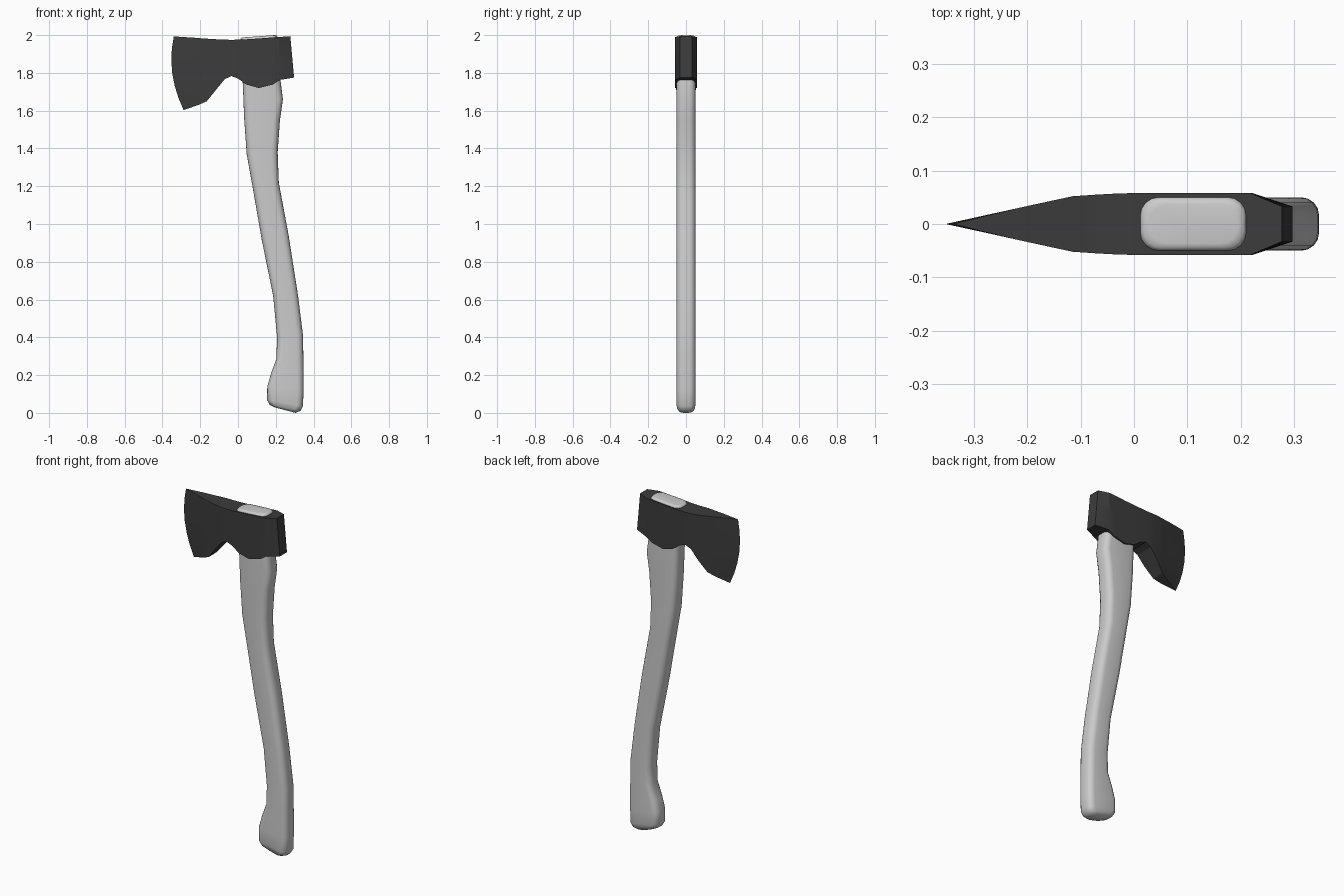
import bpy, bmesh, math
from mathutils import Vector

if "Cube" in bpy.data.objects:
    bpy.data.objects.remove(bpy.data.objects["Cube"])


def loft(name, rings, angle):
    """Skin a list of closed rings and cap both ends."""
    bm = bmesh.new()
    loops = [[bm.verts.new(p) for p in ring] for ring in rings]
    n = len(loops[0])
    for a, b in zip(loops, loops[1:]):
        for i in range(n):
            j = (i + 1) % n
            bm.faces.new((a[i], a[j], b[j], b[i]))
    bm.faces.new(loops[0])
    bm.faces.new(loops[-1])
    bmesh.ops.remove_doubles(bm, verts=bm.verts, dist=1e-5)
    bmesh.ops.recalc_face_normals(bm, faces=bm.faces)
    mesh = bpy.data.meshes.new(name)
    bm.to_mesh(mesh)
    bm.free()
    ob = bpy.data.objects.new(name, mesh)
    bpy.context.collection.objects.link(ob)
    bpy.ops.object.select_all(action='DESELECT')
    ob.select_set(True)
    bpy.context.view_layer.objects.active = ob
    bpy.ops.object.shade_smooth_by_angle(angle=math.radians(angle))
    return ob


def rounded_section(left, right, hy, r=0.034, steps=4):
    """Rounded rectangle whose long axis runs from left to right (x, z)."""
    l, rt = Vector((left[0], 0, left[1])), Vector((right[0], 0, right[1]))
    mid, axis = (l + rt) / 2, (rt - l).normalized()
    hx = (rt - l).length / 2
    pts = []
    for k, (sx, sy) in enumerate(((1, 1), (-1, 1), (-1, -1), (1, -1))):
        for s in range(steps + 1):
            t = math.pi / 2 * (k + s / steps)
            u = sx * (hx - r) + r * math.cos(t)
            v = sy * (hy - r) + r * math.sin(t)
            pts.append(mid + axis * u + Vector((0, v, 0)))
    return pts


# Handle: left and right edge points (x, z) and half depth, bottom to top
stations = [
    ((.195, .029), (.305, .0), .036), ((.168, .043), (.332, .012), .045),
    ((.154, .068), (.344, .035), .05), ((.155, .14), (.347, .12), .05),
    ((.175, .21), (.347, .22), .05), ((.203, .285), (.346, .30), .05),
    ((.207, .40), (.344, .41), .05), ((.186, .62), (.318, .62), .05),
    ((.125, .92), (.268, .94), .05), ((.08, 1.18), (.216, 1.22), .05),
    ((.046, 1.37), (.21, 1.38), .05), ((.032, 1.57), (.222, 1.55), .05),
    ((.028, 1.68), (.238, 1.66), .05), ((.024, 1.77), (.225, 1.76), .05),
    ((.012, 1.978), (.21, 1.99), .05), ((.018, 1.986), (.205, 1.998), .045),
    ((.03, 1.988), (.195, 2.0), .037),
]
loft("handle", [rounded_section(*s) for s in stations], 60)

# Axe head: columns of top (x, z), bottom (x, z), half thickness, bow of the column
columns = [
    (-.34, 1.993, -.288, 1.603, 0, -.034), (-.23, 1.986, -.205, 1.632, .027, -.008),
    (-.18, 1.982, -.165, 1.65, .038, 0), (-.115, 1.978, -.115, 1.712, .052, 0),
    (-.07, 1.976, -.07, 1.767, .055, 0), (-.035, 1.975, -.035, 1.783, .057, 0),
    (0, 1.976, 0, 1.77, .058, 0), (.045, 1.978, .045, 1.738, .058, 0),
    (.11, 1.982, .11, 1.72, .058, 0), (.185, 1.988, .185, 1.738, .058, 0),
    (.218, 1.99, .222, 1.763, .058, 0), (.277, 1.994, .297, 1.775, .033, 0),
]
ROWS = 6
rings = []
for xt, zt, xb, zb, hy, bow in columns:
    side = []
    for i in range(ROWS + 1):
        f = i / ROWS
        x = xt + (xb - xt) * f + bow * 4 * f * (1 - f)
        side.append((x, zt + (zb - zt) * f))
    rings.append([(x, -hy, z) for x, z in side] + [(x, hy, z) for x, z in reversed(side)])

bm = bmesh.new()
cols = [[bm.verts.new(p) for p in ring] for ring in rings]
n = len(cols[0])
for a, b in zip(cols, cols[1:]):
    for i in range(n):
        j = (i + 1) % n
        bm.faces.new((a[i], a[j], b[j], b[i]))
bm.faces.new(cols[-1])
bmesh.ops.remove_doubles(bm, verts=bm.verts, dist=1e-5)
bmesh.ops.recalc_face_normals(bm, faces=bm.faces)
mesh = bpy.data.meshes.new("axe_head")
bm.to_mesh(mesh)
bm.free()
head = bpy.data.objects.new("axe_head", mesh)
bpy.context.collection.objects.link(head)
bpy.ops.object.select_all(action='DESELECT')
head.select_set(True)
bpy.context.view_layer.objects.active = head
bpy.ops.object.shade_smooth_by_angle(angle=math.radians(20))

# Dark steel
steel = bpy.data.materials.new("dark_steel")
steel.diffuse_color = (.045, .045, .045, 1)
steel.use_nodes = True
steel.node_tree.nodes["Principled BSDF"].inputs["Base Color"].default_value = steel.diffuse_color
head.data.materials.append(steel)
